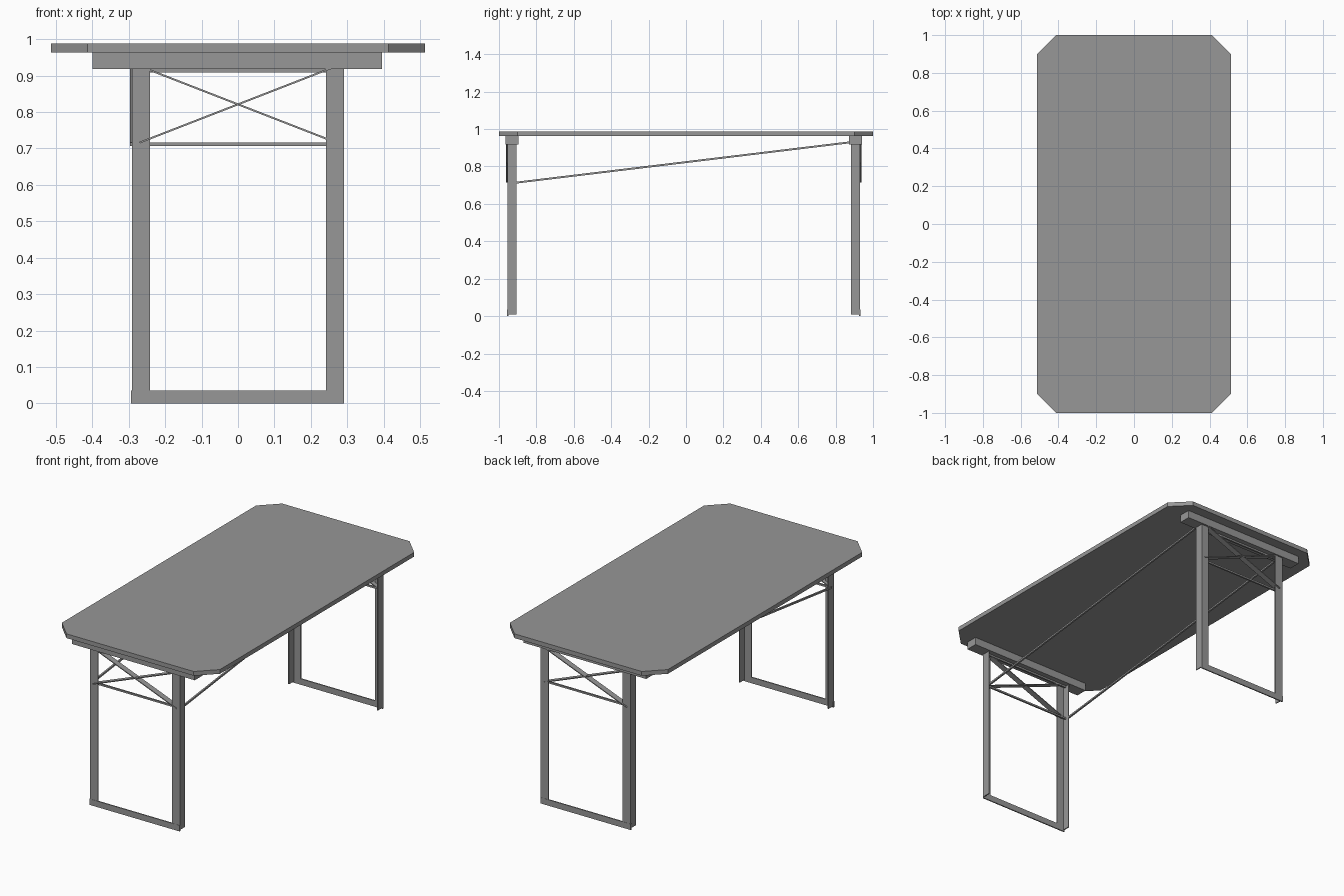
import bpy
import bmesh
from mathutils import Vector

cube = bpy.data.objects.get("Cube")
if cube:
    bpy.data.objects.remove(cube, do_unlink=True)

grey = bpy.data.materials.new("plain grey")
grey.use_nodes = True
grey.diffuse_color = (0.31, 0.31, 0.31, 1)
grey.node_tree.nodes["Principled BSDF"].inputs["Base Color"].default_value = grey.diffuse_color


def prism(name, outline, z0, z1):
    """Extrude a flat xy outline from z0 up to z1."""
    bm = bmesh.new()
    face = bm.faces.new([bm.verts.new((x, y, z0)) for x, y in outline])
    ext = bmesh.ops.extrude_face_region(bm, geom=[face])
    top = [v for v in ext["geom"] if isinstance(v, bmesh.types.BMVert)]
    bmesh.ops.translate(bm, verts=top, vec=(0, 0, z1 - z0))
    bmesh.ops.recalc_face_normals(bm, faces=bm.faces)
    return finish(name, bm)


def finish(name, bm):
    mesh = bpy.data.meshes.new(name)
    bm.to_mesh(mesh)
    bm.free()
    mesh.materials.append(grey)
    obj = bpy.data.objects.new(name, mesh)
    bpy.context.collection.objects.link(obj)
    return obj


def box(name, x0, x1, y0, y1, z0, z1):
    return prism(name, [(x0, y0), (x1, y0), (x1, y1), (x0, y1)], z0, z1)


def bar(name, start, end, width, depth):
    """Straight rectangular bar between two points."""
    a, b = Vector(start), Vector(end)
    h = (b - a).length / 2
    obj = box(name, -width / 2, width / 2, -depth / 2, depth / 2, -h, h)
    obj.location = (a + b) / 2
    # Keep the bar's depth along y for bars that lie across the table
    d = (b - a).normalized()
    obj.rotation_euler = d.to_track_quat("Z", "Y").to_euler()
    return obj


# Table top with clipped corners
W, L, C = 0.513, 1.0, 0.1
prism("table_top", [(-W + C, -L), (W - C, -L), (W, -L + C), (W, L - C),
                    (W - C, L), (-W + C, L), (-W, L - C), (-W, -L + C)], 0.963, 0.988)

T = 0.006    # sheet thickness
F = 0.05     # flange width
X = 0.291    # outer side of the legs

# Both trestles: s points outward, y is the outer face
for end, s, y in (("front", -1, -0.955), ("back", 1, 0.931)):
    inner = y - s * F
    mid = y - s * F / 2
    box(end + "_support_beam", -0.4, 0.395, mid - 0.035, mid + 0.035, 0.918, 0.963)

    # Angle section legs, flanges on the outer sides
    for side, m in (("right", -1), ("left", 1)):
        outline = [(X, y), (X - F, y), (X - F, y - s * T), (X - T, y - s * T),
                   (X - T, inner), (X, inner)]
        prism(f"{end}_{side}_leg", [(m * px, py) for px, py in outline], 0.008, 0.92)

    # Foot rail
    box(end + "_foot_rail", -0.294, X, *sorted((y + s * 0.001, y - s * T)), 0, 0.035)

    # Crossed braces and thin ties
    for name, m, layer in (("rising", 1, 0.009), ("falling", -1, 0.014)):
        yb = y - s * layer
        bar(f"{end}_{name}_brace", (-0.27 * m, yb, 0.716), (0.27 * m, yb, 0.926), 0.034, 0.005)
    for name, z in (("lower", 0.711), ("upper", 0.913)):
        bar(f"{end}_{name}_tie", (-X + T, mid, z), (X - T, mid, z), 0.01, 0.01)

# Long sloping rods under the top
for side, x in (("right", -0.292), ("left", 0.28)):
    bar(side + "_sloping_rod", (x, -0.93, 0.711), (x, 0.9, 0.932), 0.01, 0.01)
